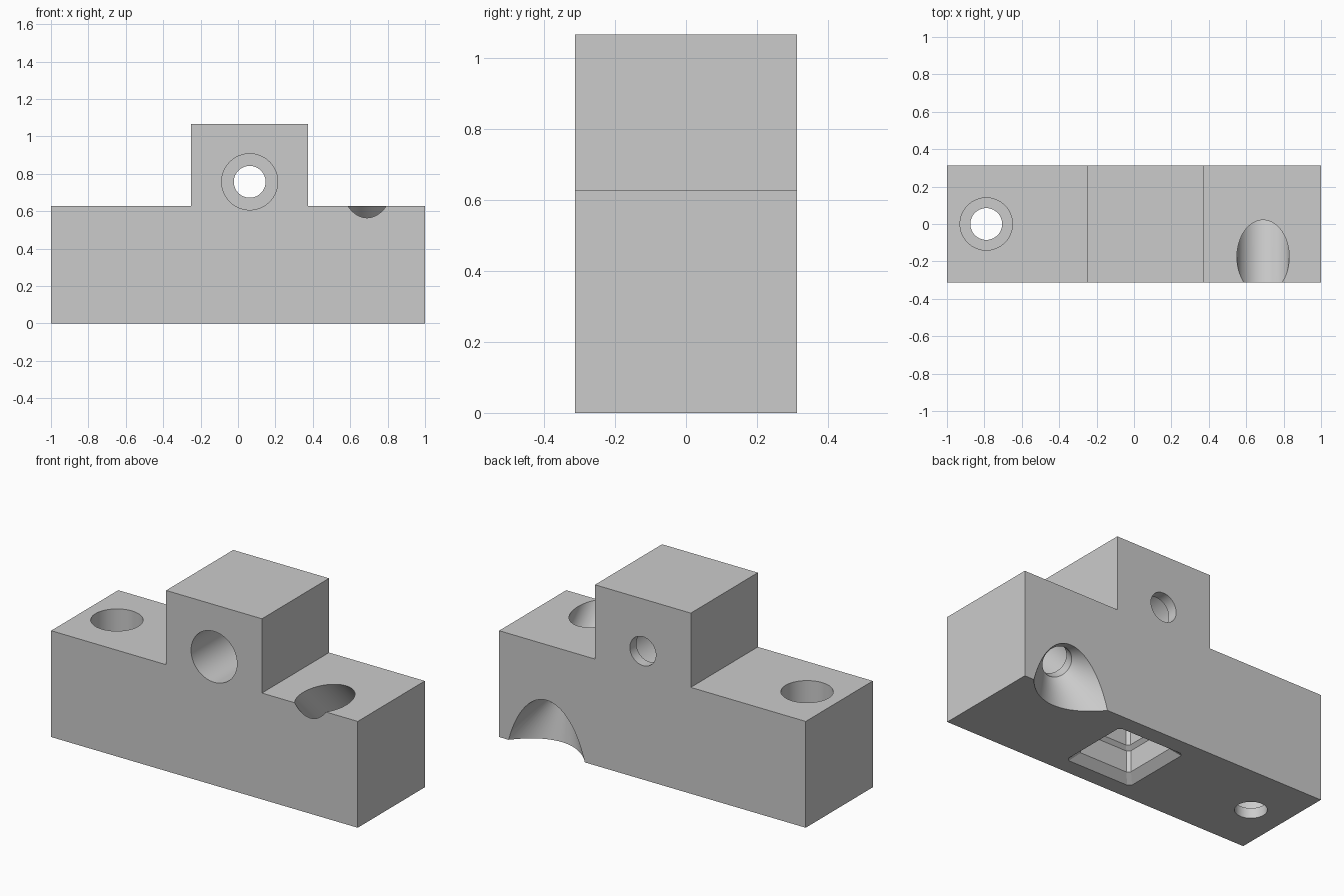
import bpy, bmesh, math
from mathutils import Matrix, Vector

if "Cube" in bpy.data.objects:
    bpy.data.objects.remove(bpy.data.objects["Cube"])

grey = bpy.data.materials.new("plain_grey")
grey.use_nodes = True
colour = (0.6, 0.6, 0.6, 1)
grey.diffuse_color = colour
grey.node_tree.nodes["Principled BSDF"].inputs["Base Color"].default_value = colour

HALF_Y = 0.3125
BLOCK_X = 0.0625      # centre of the raised block
BORE_R = 0.085
LIP = 0.06


def add_object(name, bm):
    bmesh.ops.recalc_face_normals(bm, faces=bm.faces)
    mesh = bpy.data.meshes.new(name)
    bm.to_mesh(mesh)
    bm.free()
    mesh.materials.append(grey)
    obj = bpy.data.objects.new(name, mesh)
    bpy.context.collection.objects.link(obj)
    return obj


def stacked_cutter(name, rings, sides, origin, axis, turn=0):
    """Closed solid from (distance, radius) rings along an axis."""
    bm = bmesh.new()
    rows = []
    for s, r in rings:
        rows.append([bm.verts.new((r * math.cos(turn + math.tau * i / sides),
                                   r * math.sin(turn + math.tau * i / sides), s))
                     for i in range(sides)])
    for low, high in zip(rows, rows[1:]):
        for i in range(sides):
            j = (i + 1) % sides
            bm.faces.new((low[i], low[j], high[j], high[i]))
    bm.faces.new(rows[0])
    bm.faces.new(rows[-1])
    rot = Vector((0, 0, 1)).rotation_difference(Vector(axis)).to_matrix().to_4x4()
    bm.transform(Matrix.Translation(origin) @ rot)
    obj = add_object(name, bm)
    obj.hide_render = True
    return obj


# Body: stepped outline pushed through the depth
outline = [(-1, 0), (1, 0), (1, 0.627), (0.375, 0.627), (0.375, 1.065),
           (-0.25, 1.065), (-0.25, 0.627), (-1, 0.627)]
bm = bmesh.new()
face = bm.faces.new([bm.verts.new((x, -HALF_Y, z)) for x, z in outline])
pushed = bmesh.ops.extrude_face_region(bm, geom=[face])["geom"]
bmesh.ops.translate(bm, vec=(0, 2 * HALF_Y, 0),
                    verts=[v for v in pushed if isinstance(v, bmesh.types.BMVert)])
body = add_object("clamp_body", bm)


def stepped_bore(length, wide):
    return [(-0.1, BORE_R), (LIP, BORE_R), (LIP, wide), (length, wide)]


# Square pocket: flared mouth, straight wall, small step inward
DIAG = math.sqrt(2)
pocket = [(-0.02, 0.235), (0.045, 0.17), (0.17, 0.17), (0.19, 0.15), (0.44, 0.15)]

cutters = [
    stacked_cutter("upright_bore_cutter", stepped_bore(0.8, 0.14), 64,
                   (-0.79, 0, 0), (0, 0, 1)),
    stacked_cutter("cross_bore_cutter", stepped_bore(0.8, 0.15), 64,
                   (BLOCK_X, HALF_Y, 0.757), (0, -1, 0)),
    # Slanted bore, opening into a cone at the lower back edge
    stacked_cutter("slanted_bore_cutter",
                   [(-0.2, 0.481), (0.35, BORE_R), (0.35 + LIP, BORE_R),
                    (0.35 + LIP, 0.14), (1.5, 0.14)], 64,
                   (0.69, 0.45, 0), (0, -1, 1)),
    stacked_cutter("pocket_cutter", [(s, r * DIAG) for s, r in pocket], 4,
                   (BLOCK_X, 0, 0), (0, 0, 1), math.pi / 4),
]

# Slightly cut the corners of the pocket mouth
pocket_obj = cutters[-1]
bm = bmesh.new()
bm.from_mesh(pocket_obj.data)
corners = [e for e in bm.edges if abs(e.verts[0].co.z - e.verts[1].co.z) > 0.01]
bmesh.ops.bevel(bm, geom=corners, offset=0.015, segments=1, affect='EDGES')
bm.to_mesh(pocket_obj.data)
bm.free()

for cutter in cutters:
    mod = body.modifiers.new(cutter.name, 'BOOLEAN')
    mod.operation = 'DIFFERENCE'
    mod.solver = 'EXACT'
    mod.object = cutter

# Bake the cuts, then drop the cutters
bpy.context.view_layer.objects.active = body
body.select_set(True)
for mod in list(body.modifiers):
    bpy.ops.object.modifier_apply(modifier=mod.name)
for cutter in cutters:
    bpy.data.objects.remove(cutter)

bpy.ops.object.select_all(action='DESELECT')
body.select_set(True)
bpy.ops.object.shade_smooth_by_angle(angle=math.radians(25))
